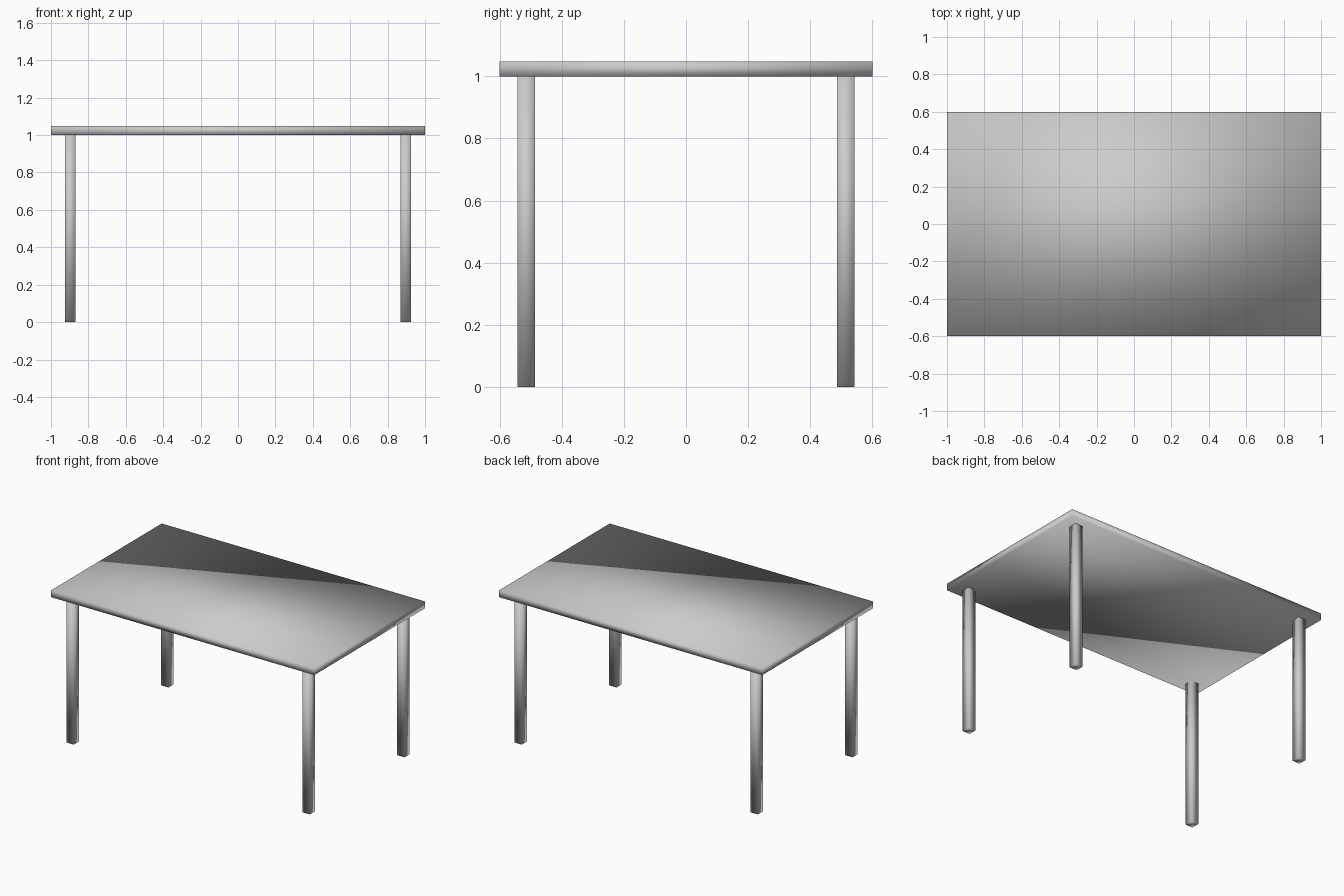
import bpy

if "Cube" in bpy.data.objects:
    bpy.data.objects.remove(bpy.data.objects["Cube"])


def box(name, size, center):
    """Smooth-shaded box with its dimensions baked into the mesh."""
    bpy.ops.mesh.primitive_cube_add(size=1, location=center)
    obj = bpy.context.object
    obj.name = name
    obj.scale = size
    bpy.ops.object.transform_apply(location=False, rotation=False, scale=True)
    bpy.ops.object.shade_smooth()
    return obj


LEG_HEIGHT = 1.0
LEG_WIDTH = 0.056
TOP_THICKNESS = 0.048

# Table top
box("table_top", (2.0, 1.2, TOP_THICKNESS), (0, 0, LEG_HEIGHT + TOP_THICKNESS / 2))

# Four square legs near the corners
for side, sx in (("left", -1), ("right", 1)):
    for end, sy in (("front", -1), ("back", 1)):
        box(f"{end}_{side}_leg", (LEG_WIDTH, LEG_WIDTH, LEG_HEIGHT),
            (sx * 0.897, sy * 0.514, LEG_HEIGHT / 2))
